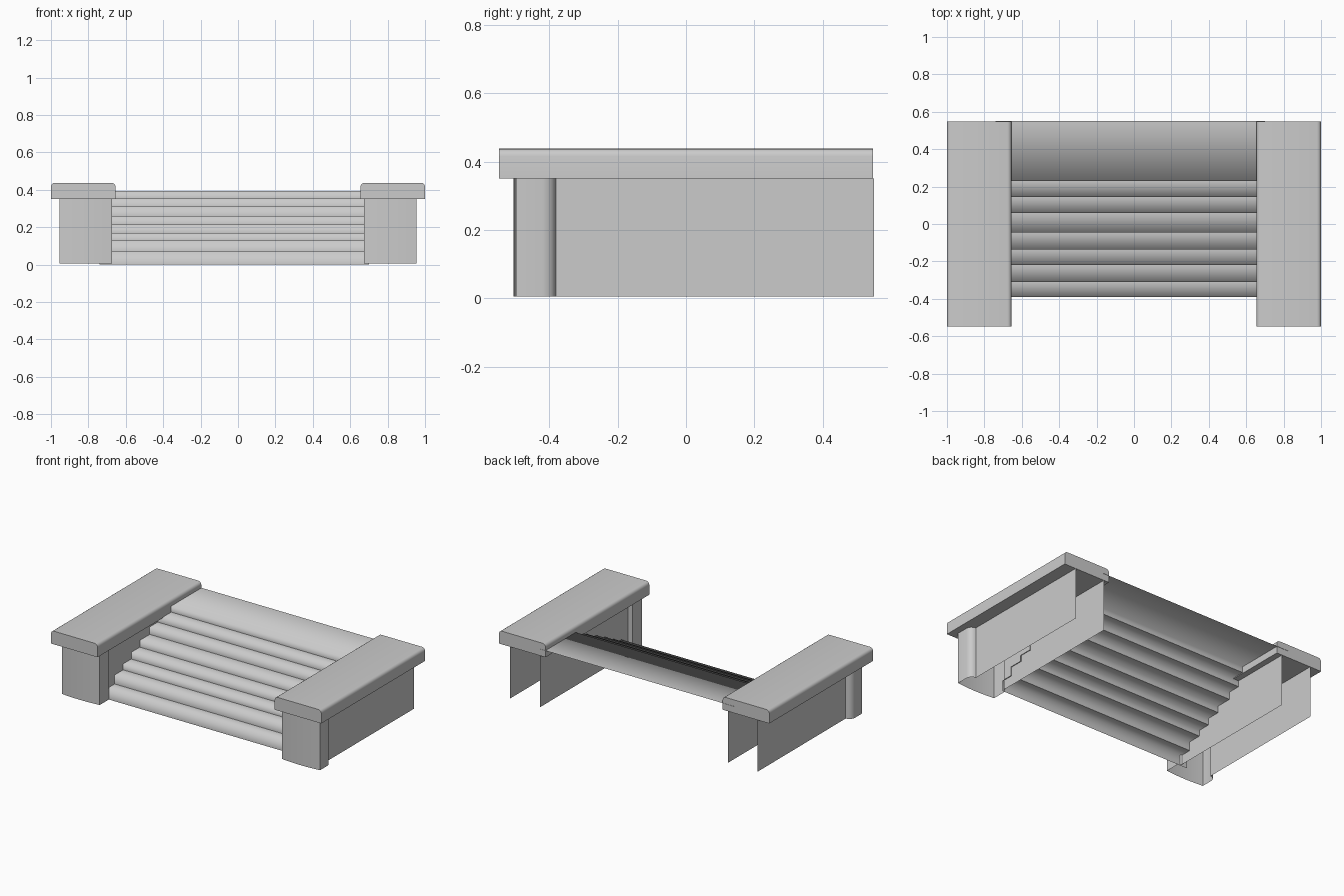
import bpy
import bmesh
import math
from mathutils import Vector

cube = bpy.data.objects.get("Cube")
if cube:
    bpy.data.objects.remove(cube)

stone = bpy.data.materials.new("grey_stone")
stone.use_nodes = True
colour = (0.6, 0.6, 0.6, 1)
stone.diffuse_color = colour
stone.node_tree.nodes["Principled BSDF"].inputs["Base Color"].default_value = colour


def sweep(name, points, offset, closed=False, creases=()):
    """Extrude a profile into a smooth strip, sharp at the listed points."""
    bm = bmesh.new()
    a = [bm.verts.new(p) for p in points]
    b = [bm.verts.new(Vector(p) + Vector(offset)) for p in points]
    n = len(points)
    for i in range(n if closed else n - 1):
        j = (i + 1) % n
        bm.faces.new((a[i], a[j], b[j], b[i])).smooth = True
    for i in creases:
        bm.edges.get((a[i], b[i])).smooth = False
    if closed:
        for face in (bm.faces.new(a), bm.faces.new(b)):
            for edge in face.edges:
                edge.smooth = False
        bmesh.ops.recalc_face_normals(bm, faces=bm.faces)
    mesh = bpy.data.meshes.new(name)
    bm.to_mesh(mesh)
    bm.free()
    mesh.materials.append(stone)
    obj = bpy.data.objects.new(name, mesh)
    bpy.context.collection.objects.link(obj)
    return obj


def arc(cx, cy, r, start, end, steps=4):
    """Points on an arc, angles in degrees."""
    angles = [math.radians(start + (end - start) * i / steps) for i in range(steps + 1)]
    return [(cx + r * math.cos(t), cy + r * math.sin(t)) for t in angles]


# Staircase: open sheet of risers and treads with a deep landing
fronts = [-0.39, -0.31, -0.22, -0.135, -0.045, 0.06, 0.145, 0.23]
heights = [0.07, 0.13, 0.17, 0.215, 0.26, 0.31, 0.355, 0.395]
profile = [(fronts[0], 0)]
for i, (y, z) in enumerate(zip(fronts, heights)):
    back = fronts[i + 1] if i < len(fronts) - 1 else 0.55
    profile += [(y, z), (back, z)]
sweep("stairs", [(0.70, y, z) for y, z in profile], (-1.44, 0, 0),
      creases=range(2, len(profile) - 1, 2))

for side, s in (("left", 1), ("right", -1)):
    # Side wall: open strip with a gently bowed, wider pier at the front
    plan = [(0.695, 0.55), (0.695, -0.38), (0.675, -0.40)]
    front = [(0.815 + 0.14 * t / 4, -0.505 + 0.008 * (t / 4) ** 2) for t in range(-4, 5)]
    plan += front + arc(0.915, -0.42, 0.04, 0, 90) + [(0.915, 0.55)]
    sharp = [1, 2, 3, 2 + len(front), len(plan) - 2]
    wall = sweep(side + "_wall", [(s * x, y, 0.006) for x, y in plan], (0, 0, 0.345), creases=sharp)
    if s < 0:
        wall.data.flip_normals()

    # Coping slab with rounded upper edges
    r = 0.022
    section = [(0.655, 0.35), (1, 0.35)]
    section += arc(1 - r, 0.438 - r, r, 0, 90) + arc(0.655 + r, 0.438 - r, r, 90, 180)
    sweep(side + "_coping", [(s * x, -0.548, z) for x, z in section], (0, 1.096, 0),
          closed=True, creases=(0, 1))
